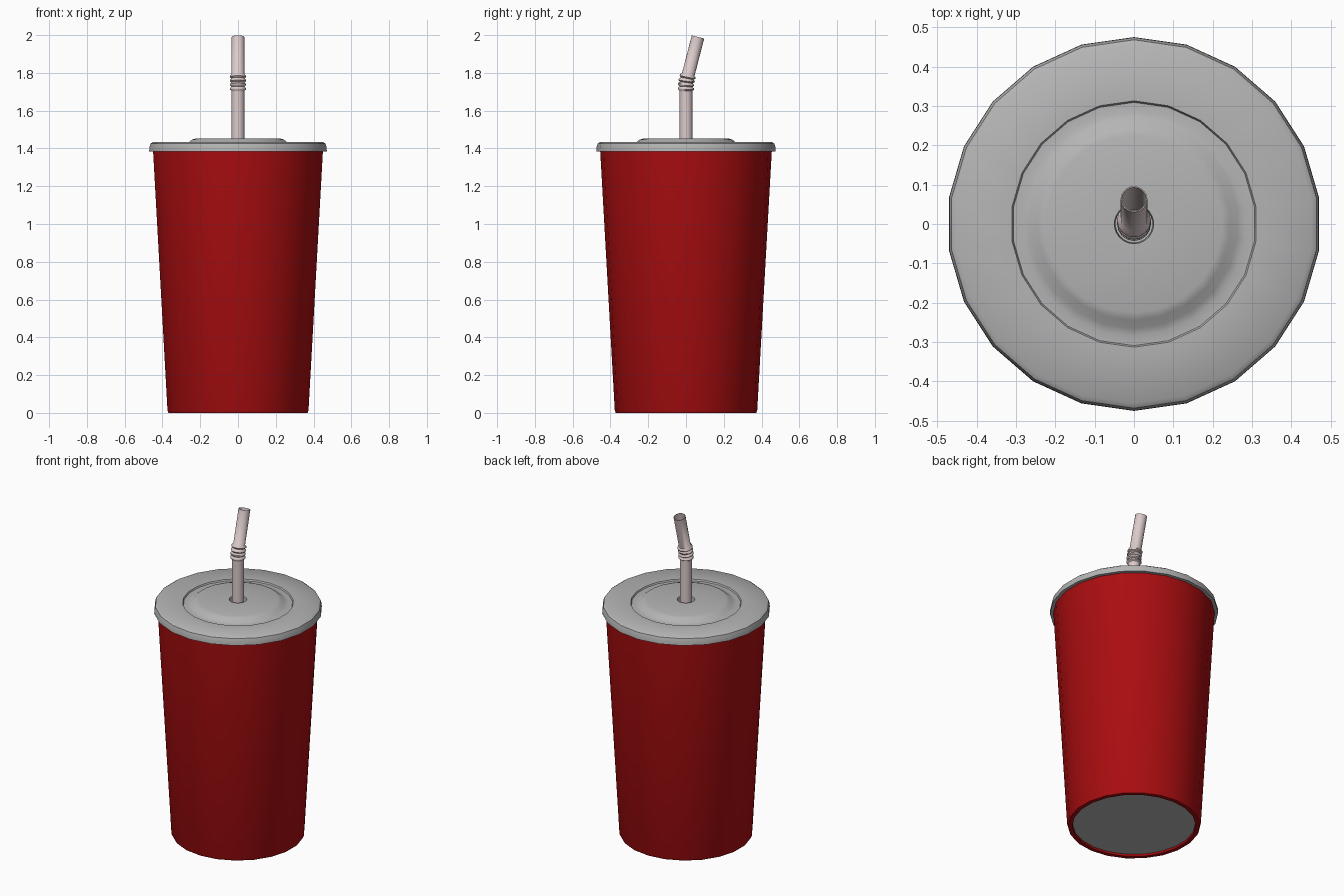
import bpy, bmesh
from math import sin, cos, pi, radians
from mathutils import Matrix, Vector

cube = bpy.data.objects.get("Cube")
if cube:
    bpy.data.objects.remove(cube, do_unlink=True)


def material(name, rgb):
    m = bpy.data.materials.new(name)
    m.use_nodes = True
    m.diffuse_color = (*rgb, 1)
    m.node_tree.nodes["Principled BSDF"].inputs["Base Color"].default_value = (*rgb, 1)
    return m


red = material("cup red", (0.40, 0.004, 0.005))
grey = material("lid grey", (0.46, 0.46, 0.46))
pale = material("straw pale pink", (0.72, 0.60, 0.60))


def loft(name, rings, sides, mat, cap_start=False, cap_end=False, angle=35):
    """Skin a stack of circles, each given as (radius, y, z, tilt)."""
    bm = bmesh.new()
    loops = []
    for r, y, z, tilt in rings:
        turn = Matrix.Rotation(-tilt, 3, 'X')
        loops.append([bm.verts.new(turn @ Vector((r * sin(2 * pi * i / sides), r * cos(2 * pi * i / sides), 0))
                                   + Vector((0, y, z))) for i in range(sides)])
    for a, b in zip(loops, loops[1:]):
        for i in range(sides):
            j = (i + 1) % sides
            bm.faces.new((a[j], a[i], b[i], b[j]))
    if cap_start:
        bm.faces.new(loops[0])
    if cap_end:
        bm.faces.new(loops[-1][::-1])
    mesh = bpy.data.meshes.new(name)
    bm.to_mesh(mesh)
    bm.free()
    ob = bpy.data.objects.new(name, mesh)
    bpy.context.collection.objects.link(ob)
    mesh.materials.append(mat)
    bpy.ops.object.select_all(action='DESELECT')
    ob.select_set(True)
    bpy.context.view_layer.objects.active = ob
    bpy.ops.object.shade_smooth_by_angle(angle=radians(angle))
    return ob


def lathe(name, profile, mat, **options):
    return loft(name, [(r, 0, z, 0) for r, z in profile], 22, mat, **options)


# Tapered cup wall with a rolled foot
lathe("cup", [(0.345, 0.02), (0.348, 0.0), (0.372, 0.0), (0.377, 0.012), (0.455, 1.40)], red)

# Slightly recessed base
lathe("cup_base", [(0.347, 0.012), (0.34, 0.03)], grey, cap_start=True)

# Lid: skirt, rounded rim, groove, raised centre and straw hole
lathe("lid", [(0.45, 1.40), (0.455, 1.385), (0.475, 1.385), (0.474, 1.405), (0.468, 1.425),
              (0.455, 1.434), (0.313, 1.434), (0.309, 1.425), (0.285, 1.425), (0.265, 1.431),
              (0.245, 1.447), (0.225, 1.453), (0.05, 1.453), (0.047, 1.41)], grey)

# Bendy straw: straight tube, ribbed elbow, leaning tip, then back down the inside
lean = radians(14.5)
elbow_z, rib_low, rib_gap, ribs = 1.745, 1.705, 0.022, 4
outer, inner, rib = 0.034, 0.031, 0.043


def station(r, z):
    t = min(max((z - rib_low) / (ribs * rib_gap), 0), 1)
    rise = max(z - elbow_z, 0)
    return (r, rise * sin(lean), min(z, elbow_z) + rise * cos(lean), lean * t)


straw = [station(outer, 1.30), station(outer, rib_low - 0.004)]
for k in range(ribs):
    z = rib_low + k * rib_gap
    straw += [station(outer, z), station(rib, z + 0.007), station(rib, z + 0.014)]
straw += [station(outer, rib_low + ribs * rib_gap), station(outer, 1.998), station(inner, 1.998),
          station(inner, 1.80), station(inner, 1.70), station(inner, 1.30)]
loft("straw", straw, 16, pale, angle=50)

# Drink seen down the straw
loft("straw_drink", [station(inner, 1.55), station(inner, 1.60)], 16, red, cap_end=True)
